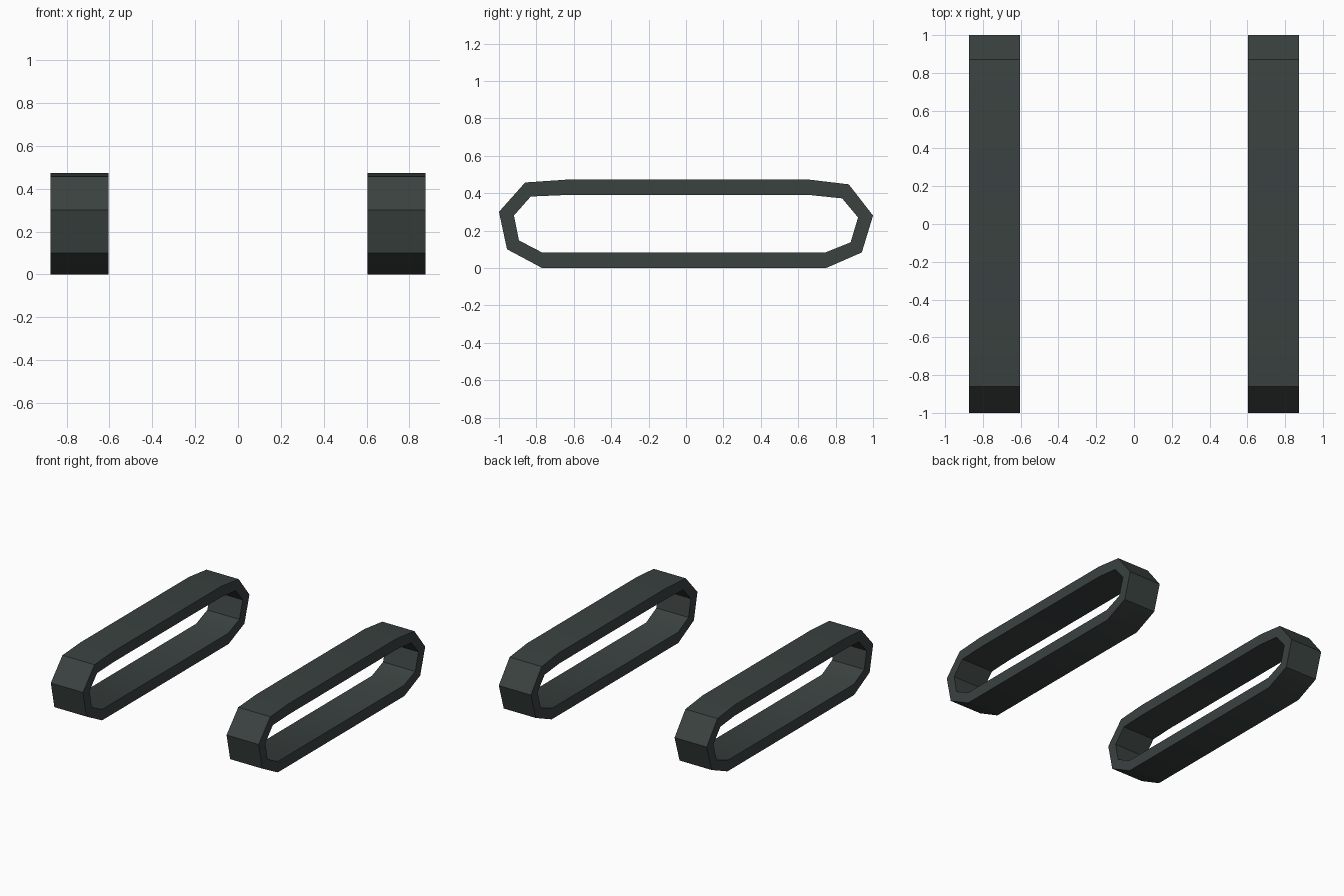
import bpy, bmesh, math

if "Cube" in bpy.data.objects:
    bpy.data.objects.remove(bpy.data.objects["Cube"])

# Side profile (y, z): outer surface and matching inner surface
OUTER = [(-1.0, .30), (-.86, .457), (-.64, .472), (.66, .472), (.87, .447),
         (1.0, .28), (.94, .083), (.75, 0), (-.77, 0), (-.957, .10)]
INNER = [(-.92, .28), (-.83, .382), (-.64, .39), (.66, .39), (.835, .372),
         (.92, .27), (.88, .137), (.745, .083), (-.77, .083), (-.893, .147)]
X_IN, X_OUT = .604, .874

rubber = bpy.data.materials.new("dark grey green rubber")
rubber.diffuse_color = (.042, .054, .051, 1)
rubber.use_nodes = True
rubber.node_tree.nodes["Principled BSDF"].inputs["Base Color"].default_value = rubber.diffuse_color


def track(name, x0, x1):
    """Closed belt: two rings of the profile joined by quads."""
    bm = bmesh.new()
    rings = [[bm.verts.new((x, y, z)) for y, z in prof]
             for x, prof in ((x0, OUTER), (x1, OUTER), (x1, INNER), (x0, INNER))]
    n = len(OUTER)
    for r in range(4):
        a, b = rings[r], rings[(r + 1) % 4]
        for i in range(n):
            j = (i + 1) % n
            bm.faces.new((a[i], a[j], b[j], b[i]))
    bmesh.ops.recalc_face_normals(bm, faces=bm.faces)
    mesh = bpy.data.meshes.new(name)
    bm.to_mesh(mesh)
    bm.free()
    mesh.materials.append(rubber)
    ob = bpy.data.objects.new(name, mesh)
    bpy.context.collection.objects.link(ob)
    bpy.ops.object.select_all(action='DESELECT')
    ob.select_set(True)
    bpy.context.view_layer.objects.active = ob
    bpy.ops.object.shade_smooth_by_angle(angle=math.radians(30))


# Left and right tracks
track("left_track", -X_OUT, -X_IN)
track("right_track", X_IN, X_OUT)
